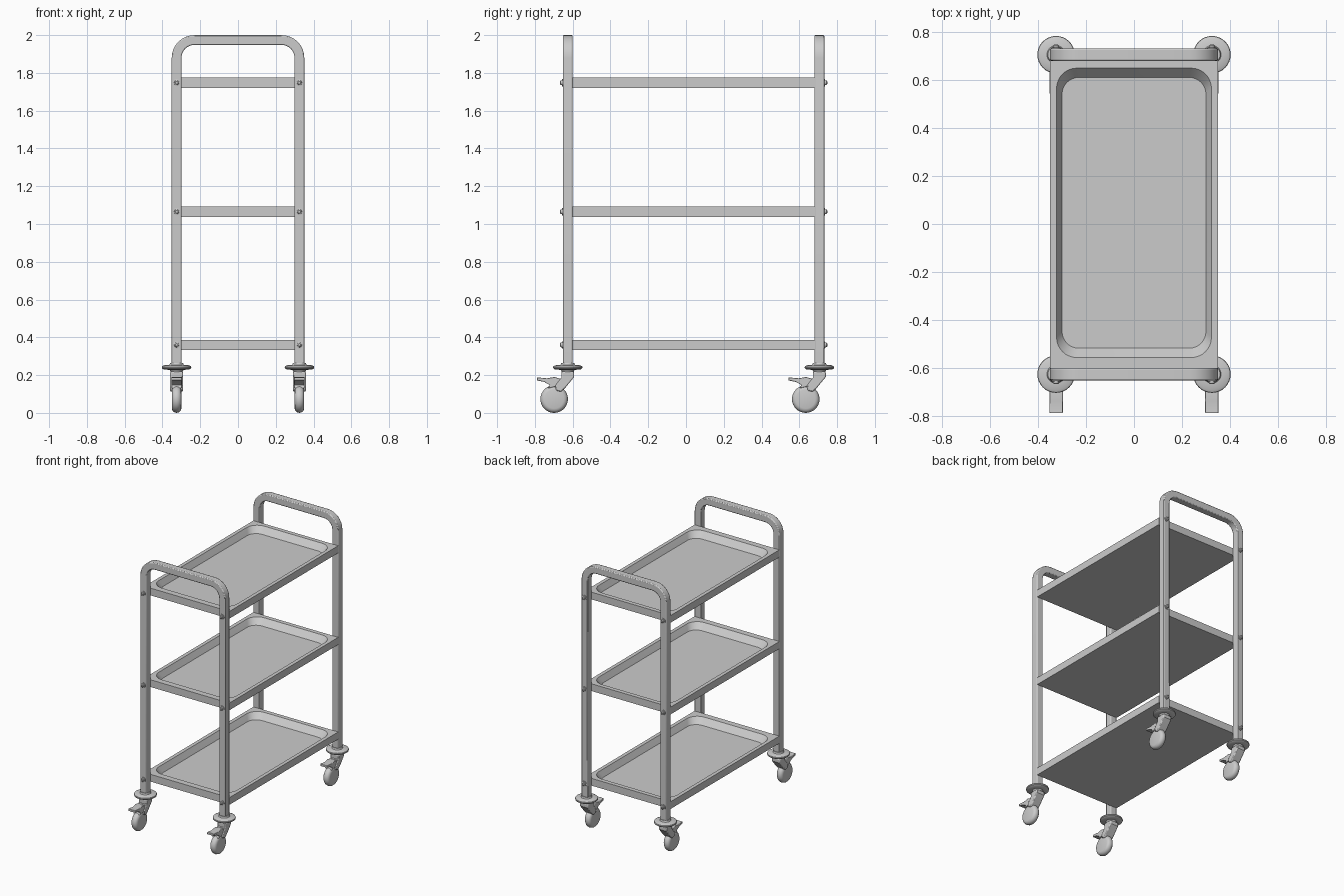
import bpy, bmesh, math
from mathutils import Matrix, Vector

if "Cube" in bpy.data.objects:
    bpy.data.objects.remove(bpy.data.objects["Cube"])

POSTS_X = (-0.325, 0.325)
ENDS_Y = (-0.626, 0.706)
SHELF_Z = (0.36, 1.065, 1.748)


def finish(name, bm, bevel=0.0, segments=2):
    bmesh.ops.recalc_face_normals(bm, faces=bm.faces[:])
    me = bpy.data.meshes.new(name)
    bm.to_mesh(me)
    bm.free()
    ob = bpy.data.objects.new(name, me)
    bpy.context.collection.objects.link(ob)
    if bevel:
        mod = ob.modifiers.new("bevel", 'BEVEL')
        mod.width, mod.segments = bevel, segments
        mod.limit_method, mod.angle_limit = 'ANGLE', math.radians(40)
    bpy.ops.object.select_all(action='DESELECT')
    ob.select_set(True)
    bpy.context.view_layer.objects.active = ob
    bpy.ops.object.shade_smooth_by_angle(angle=math.radians(35))
    return ob


def arc(cx, cy, r, a0, a1, n=8):
    return [(cx + r * math.cos(math.radians(a0 + (a1 - a0) * i / n)),
             cy + r * math.sin(math.radians(a0 + (a1 - a0) * i / n))) for i in range(n + 1)]


def prism(bm, coords, depth):
    """Extrude a closed outline along the depth vector."""
    face = bm.faces.new([bm.verts.new(c) for c in coords])
    ext = bmesh.ops.extrude_face_region(bm, geom=[face])['geom']
    bmesh.ops.translate(bm, vec=Vector(depth), verts=[v for v in ext if isinstance(v, bmesh.types.BMVert)])


def lathe(bm, profile, centre, axis='Z', n=32):
    """Revolve (radius, height) pairs around the axis."""
    rot = {'Z': Matrix(), 'X': Matrix.Rotation(math.pi / 2, 4, 'Y'),
           'Y': Matrix.Rotation(math.pi / 2, 4, 'X')}[axis]
    rings = []
    for r, h in profile:
        rings.append([bm.verts.new(Vector(centre) + rot @ Vector(
            (r * math.cos(2 * math.pi * i / n), r * math.sin(2 * math.pi * i / n), h))) for i in range(n)])
    for a, b in zip(rings, rings[1:]):
        for i in range(n):
            bm.faces.new((a[i], a[(i + 1) % n], b[(i + 1) % n], b[i]))
    bm.faces.new(rings[0][::-1])
    bm.faces.new(rings[-1])


# Bent square-tube end frames
def end_frame(name, y):
    bm = bmesh.new()
    outer = arc(0.231, 1.88, 0.12, 0, 90) + arc(-0.231, 1.88, 0.12, 90, 180)
    inner = arc(-0.231, 1.88, 0.068, 180, 90) + arc(0.231, 1.88, 0.068, 90, 0)
    outline = [(0.351, 0.25)] + outer + [(-0.351, 0.25), (-0.299, 0.25)] + inner + [(0.299, 0.25)]
    prism(bm, [(x, y - 0.026, z) for x, z in outline], (0, 0.052, 0))
    finish(name, bm, 0.006)


# Shelf with a rounded, sloping-walled recess
def shelf(name, z):
    bm = bmesh.new()

    def ring(x, y0, y1, r, h):
        pts = []
        for cx, cy, a in ((x - r, y1 - r, 0), (r - x, y1 - r, 90), (r - x, y0 + r, 180), (x - r, y0 + r, 270)):
            pts += arc(cx, cy, r, a, a + 90)
        return [bm.verts.new((px, py, z + h)) for px, py in pts]

    rings = [ring(0.35, -0.602, 0.682, 0, -0.027), ring(0.35, -0.602, 0.682, 0, 0.027),
             ring(0.323, -0.557, 0.65, 0.085, 0.027), ring(0.3, -0.518, 0.611, 0.07, -0.017)]
    for a, b in zip(rings, rings[1:]):
        for i in range(len(a)):
            j = (i + 1) % len(a)
            bm.faces.new((a[i], a[j], b[j], b[i]))
    bm.faces.new(rings[-1])
    bm.faces.new(rings[0][::-1])
    bmesh.ops.remove_doubles(bm, verts=bm.verts[:], dist=1e-5)
    bmesh.ops.dissolve_degenerate(bm, edges=bm.edges[:], dist=1e-5)
    finish(name, bm)


# Swivel castor: buffer disc, fork, brake pedal, wheel
def castor(tag, x, y):
    bm = bmesh.new()
    lathe(bm, [(0.03, 0.212), (0.036, 0.228), (0.066, 0.229), (0.076, 0.235), (0.078, 0.241),
               (0.076, 0.247), (0.066, 0.252), (0.038, 0.254), (0.034, 0.264)], (x, y, 0))
    finish("buffer_disc_" + tag, bm)

    bm = bmesh.new()
    fork = [(0.034, 0.218), (0.034, 0.19), (-0.012, 0.134), (-0.035, 0.112), (-0.062, 0.118),
            (-0.066, 0.145), (-0.034, 0.186), (-0.034, 0.218)]
    prism(bm, [(x - 0.034, y + a, z) for a, z in fork], (0.068, 0, 0))
    finish("fork_" + tag, bm, 0.006)

    bm = bmesh.new()
    pedal = [(-0.163, 0.188), (-0.11, 0.183), (-0.07, 0.19), (-0.03, 0.178), (-0.04, 0.145),
             (-0.105, 0.13), (-0.095, 0.148), (-0.125, 0.164), (-0.163, 0.172)]
    prism(bm, [(x - 0.028, y + a, z) for a, z in pedal], (0.056, 0, 0))
    finish("brake_pedal_" + tag, bm, 0.003)

    bm = bmesh.new()
    lathe(bm, [(0.05, -0.025), (0.061, -0.022), (0.069, -0.014), (0.073, 0),
               (0.069, 0.014), (0.061, 0.022), (0.05, 0.025)], (x, y - 0.072, 0.073), 'X')
    finish("wheel_" + tag, bm)


for end, y in zip(("front", "back"), ENDS_Y):
    end_frame(end + "_frame", y)
    out = -1 if end == "front" else 1
    for side, x in zip(("left", "right"), POSTS_X):
        castor(end + "_" + side, x, y)
        # Bolts holding the shelves: washer and domed head
        for i, z in enumerate(SHELF_Z):
            bm = bmesh.new()
            prof = [(0.019, 0.02), (0.019, 0.030), (0.013, 0.031), (0.012, 0.038), (0.007, 0.042)]
            lathe(bm, [(r, -out * h) for r, h in prof], (x, y, z), 'Y', 16)
            finish(f"bolt_{end}_{side}_{i + 1}", bm)

for level, z in zip(("bottom", "middle", "top"), SHELF_Z):
    shelf(level + "_shelf", z)
